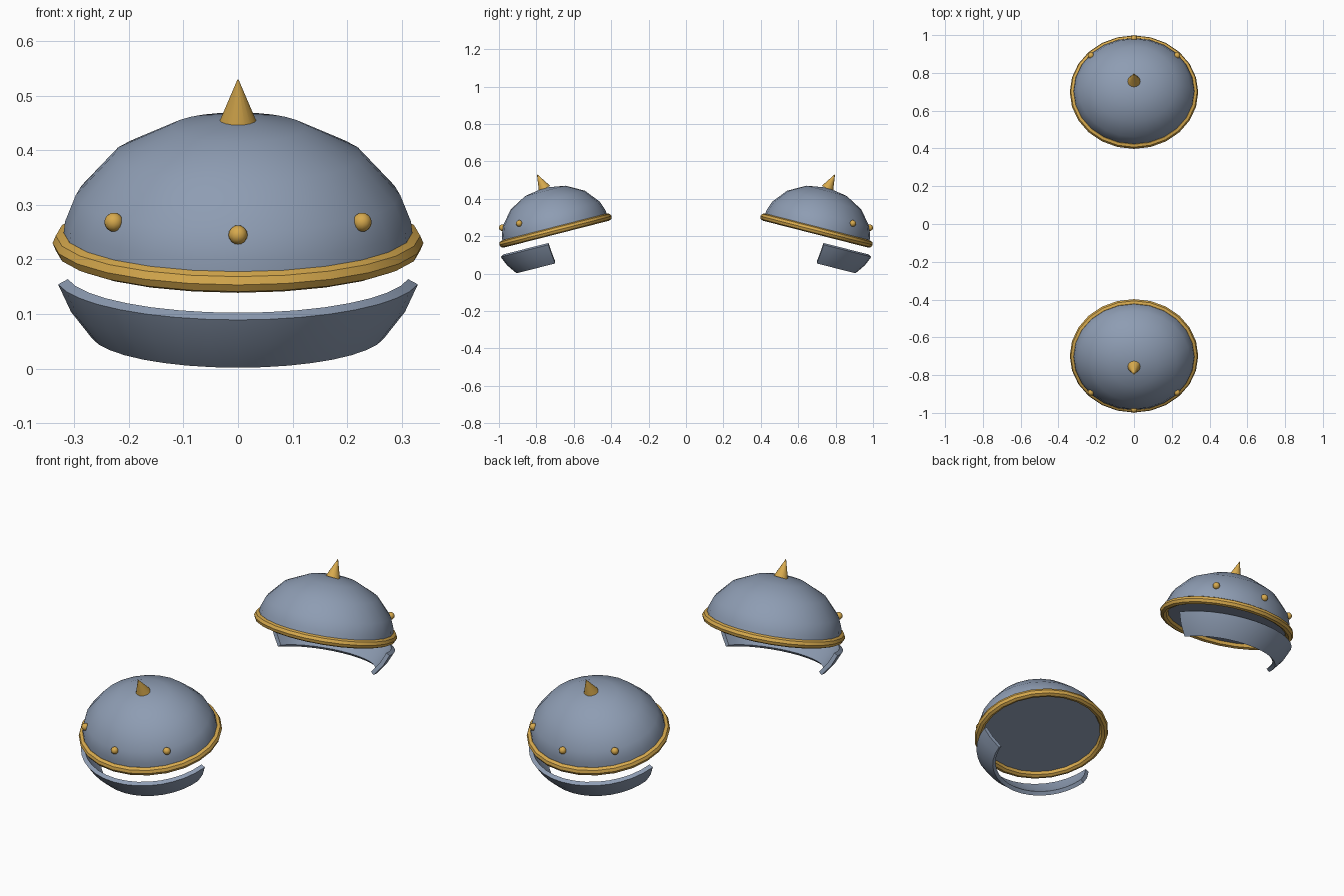
import bpy, bmesh, math
from mathutils import Matrix, Vector

if "Cube" in bpy.data.objects:
    bpy.data.objects.remove(bpy.data.objects["Cube"])

TILT = 0.25
CENTRE = Vector((0, -0.698, 0.23))
FRAME = Matrix.Translation(CENTRE) @ Matrix.Rotation(TILT, 4, 'X')
MIRROR = Matrix.Diagonal((1, -1, 1, 1))


def material(name, rgb):
    m = bpy.data.materials.new(name)
    m.diffuse_color = (*rgb, 1)
    m.use_nodes = True
    m.node_tree.nodes["Principled BSDF"].inputs["Base Color"].default_value = m.diffuse_color
    return m


steel = material("blue_steel", (0.27, 0.335, 0.45))
gold = material("gold", (0.68, 0.40, 0.075))


def finish(bm, name, mat, matrix):
    """Make the front part and its mirrored back twin."""
    bmesh.ops.recalc_face_normals(bm, faces=bm.faces)
    for side, mtx in (("front_", matrix), ("back_", MIRROR @ matrix)):
        copy = bm.copy()
        copy.transform(mtx)
        if side == "back_":
            bmesh.ops.reverse_faces(copy, faces=copy.faces)
        me = bpy.data.meshes.new(side + name)
        copy.to_mesh(me)
        copy.free()
        me.materials.append(mat)
        ob = bpy.data.objects.new(side + name, me)
        bpy.context.collection.objects.link(ob)
        bpy.ops.object.select_all(action='DESELECT')
        ob.select_set(True)
        bpy.context.view_layer.objects.active = ob
        bpy.ops.object.shade_smooth_by_angle(angle=math.radians(40))
    bm.free()


def bridge(bm, r0, r1, closed=True):
    n = len(r0)
    for i in range(n if closed else n - 1):
        j = (i + 1) % n
        bm.faces.new((r0[i], r0[j], r1[j], r1[i]))


SEG = 24
A, B, H = 0.322, 0.29, 0.237   # dome half-width, half-depth, height

# Domed plate, closed underneath
bm = bmesh.new()
rings = []
for deg in (90, 80, 67.5, 45, 22.5):
    t = math.radians(deg)
    rings.append([bm.verts.new((A * math.sin(t) * math.cos(k * math.tau / SEG),
                                B * math.sin(t) * math.sin(k * math.tau / SEG),
                                H * math.cos(t))) for k in range(SEG)])
for r0, r1 in zip(rings, rings[1:]):
    bridge(bm, r0, r1)
pole = bm.verts.new((0, 0, H))
for k in range(SEG):
    bm.faces.new((rings[-1][k], rings[-1][(k + 1) % SEG], pole))
bm.faces.new(rings[0])
finish(bm, "dome", steel, FRAME)

# Rounded rim around the dome's edge
bm = bmesh.new()
TUBE = 0.02
rings = []
for k in range(SEG):
    u = k * math.tau / SEG
    ring = []
    for m in range(8):
        v = m * math.tau / 8
        d = TUBE * math.cos(v)
        ring.append(bm.verts.new(((0.32 + d) * math.cos(u), (0.29 + d) * math.sin(u),
                                  TUBE * math.sin(v))))
    rings.append(ring)
for k in range(SEG):
    bridge(bm, rings[k], rings[(k + 1) % SEG])
finish(bm, "rim", gold, FRAME)

# Rivets along the front of the dome
for label, angle in (("left", -49), ("middle", 0), ("right", 49)):
    a = math.radians(angle)
    bm = bmesh.new()
    bmesh.ops.create_uvsphere(bm, u_segments=12, v_segments=8, radius=0.0175)
    pos = Vector((0.937 * A * math.sin(a), -0.937 * B * math.cos(a), 0.085))
    finish(bm, label + "_rivet", gold, FRAME @ Matrix.Translation(pos))

# Spike on top, leaning outward
bm = bmesh.new()
base, tip = Vector((0, -0.756, 0.453)), Vector((0, -0.796, 0.53))
axis = tip - base
bmesh.ops.create_cone(bm, cap_ends=True, segments=16, radius1=0.034, radius2=0.001,
                      depth=axis.length)
finish(bm, "spike", gold, Matrix.Translation((base + tip) / 2)
       @ axis.to_track_quat('Z', 'Y').to_matrix().to_4x4())

# Curved lower band: closed cross-section swept around the front
bm = bmesh.new()
section = [(0.335, 0.319, -0.064), (0.311, 0.296, -0.117), (0.271, 0.258, -0.170),
           (0.255, 0.242, -0.158), (0.293, 0.278, -0.107), (0.317, 0.301, -0.055)]
N = 16
rings = []
for k in range(N + 1):
    a = math.radians(-80 + 160 * k / N)
    rings.append([bm.verts.new((x * math.sin(a), -y * math.cos(a), z)) for x, y, z in section])
for r0, r1 in zip(rings, rings[1:]):
    bridge(bm, r0, r1)
for r in (rings[0], rings[-1]):
    bm.faces.new((r[0], r[1], r[4], r[5]))
    bm.faces.new((r[1], r[2], r[3], r[4]))
finish(bm, "lower_band", steel, FRAME)
